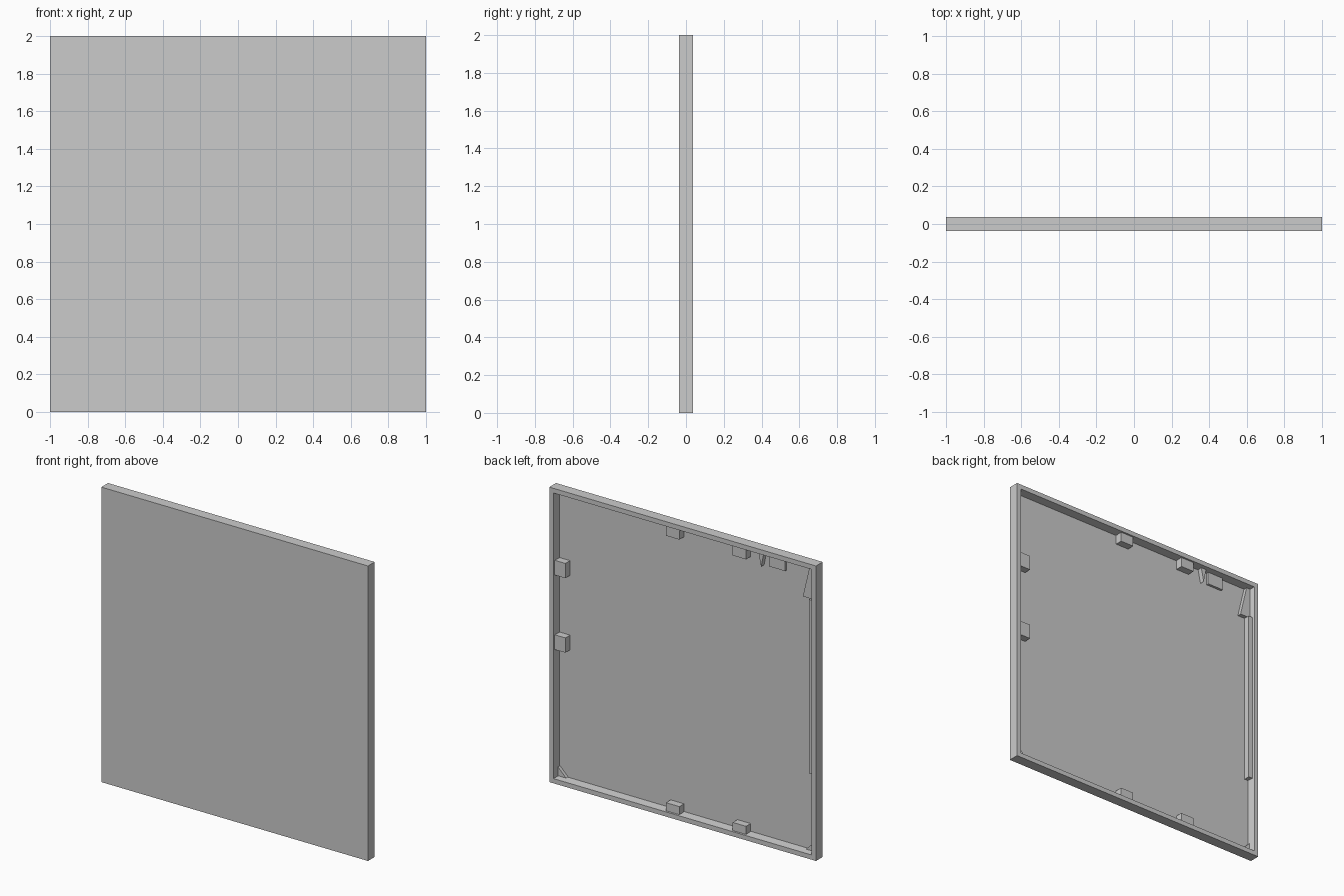
import bpy, bmesh

if "Cube" in bpy.data.objects:
    bpy.data.objects.remove(bpy.data.objects["Cube"])

W, H, D = 1.0, 2.0, 0.036      # half width, height, half depth
RIM = 0.045                    # rim thickness
FLOOR = -0.022                 # y of the recessed back surface


def add_mesh(name, bm):
    bmesh.ops.recalc_face_normals(bm, faces=bm.faces)
    me = bpy.data.meshes.new(name)
    bm.to_mesh(me)
    bm.free()
    ob = bpy.data.objects.new(name, me)
    bpy.context.collection.objects.link(ob)
    return ob


def box(name, x, y, z):
    bm = bmesh.new()
    bmesh.ops.create_cube(bm, size=1)
    for v in bm.verts:
        v.co = [a[0] if c < 0 else a[1] for c, a in zip(v.co, (x, y, z))]
    return add_mesh(name, bm)


def prism(name, outline, y0, y1):
    """Extrude an x/z outline along y."""
    bm = bmesh.new()
    f = bm.faces.new([bm.verts.new((x, y0, z)) for x, z in outline])
    ext = bmesh.ops.extrude_face_region(bm, geom=[f])["geom"]
    for v in ext:
        if isinstance(v, bmesh.types.BMVert):
            v.co.y = y1
    return add_mesh(name, bm)


# Tray panel: slab with the back face inset and sunk, walls slightly drafted
bm = bmesh.new()
bmesh.ops.create_cube(bm, size=1)
for v in bm.verts:
    v.co = (v.co.x * 2 * W, v.co.y * 2 * D, (v.co.z + 0.5) * H)
bm.normal_update()
back = max(bm.faces, key=lambda f: f.normal.y)
bmesh.ops.inset_region(bm, faces=[back], thickness=RIM)
bmesh.ops.inset_region(bm, faces=[back], thickness=0.008, depth=0)
for v in back.verts:
    v.co.y = FLOOR
add_mesh("tray_panel", bm)

# Clips along the top and bottom rims
for i, x in enumerate((0.08, -0.42)):
    box(f"top_clip_{i}", (x - 0.05, x + 0.05), (FLOOR - 0.005, 0.028), (1.90, 1.965))
    box(f"bottom_clip_{i}", (x - 0.05, x + 0.05), (FLOOR - 0.005, 0.028), (0.035, 0.09))

# Clips on the right rim
for i, z in enumerate((1.46, 0.955)):
    box(f"side_clip_{i}", (0.885, 0.965), (FLOOR - 0.005, 0.028), (z - 0.05, z + 0.05))

# Low block and small spike near the top left corner
box("top_block", (-0.74, -0.62), (FLOOR - 0.005, -0.005), (1.88, 1.965))
prism("top_spike", [(-0.55, 1.965), (-0.59, 1.965), (-0.57, 1.87)], FLOOR - 0.005, 0.01)

# Corner gusset and low strip on the left rim
prism("corner_gusset", [(-0.96, 1.96), (-0.93, 1.96), (-0.88, 1.75), (-0.96, 1.75)],
      FLOOR - 0.005, 0.005)
box("left_strip", (-0.965, -0.935), (FLOOR - 0.005, 0.02), (0.57, 1.75))

# Small fillets in the lower corners of the recess
for s in (1, -1):
    prism("corner_fillet", [(s * 0.96, 0.04), (s * 0.90, 0.04), (s * 0.96, 0.10)],
          FLOOR - 0.005, 0.0)
